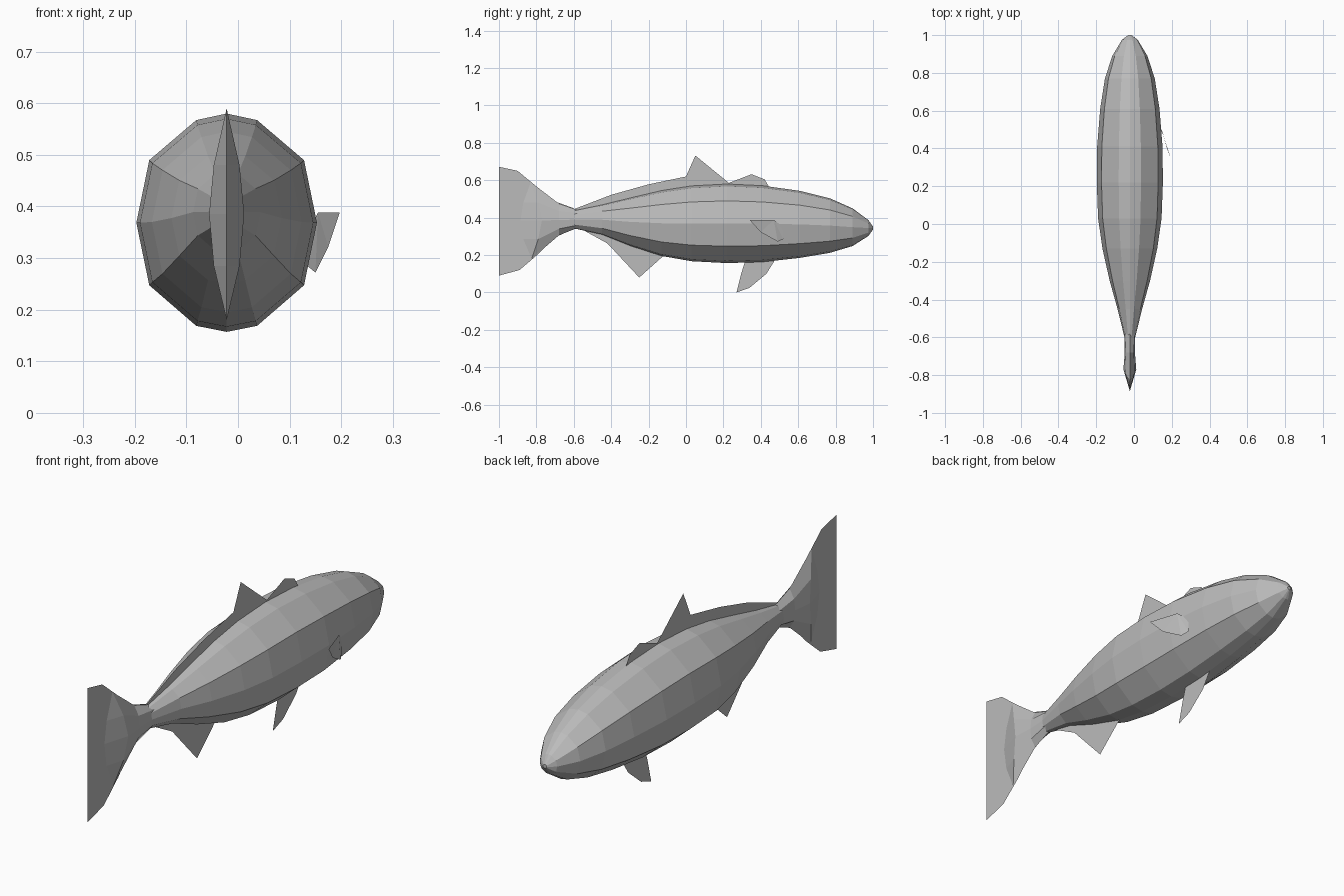
import bpy, bmesh

if "Cube" in bpy.data.objects:
    bpy.data.objects.remove(bpy.data.objects["Cube"], do_unlink=True)

CX = -0.022  # the fish's mid plane

grey = bpy.data.materials.new("plain grey")
grey.use_nodes = True
GREY = (0.5, 0.5, 0.5, 1)
grey.diffuse_color = GREY
grey.node_tree.nodes["Principled BSDF"].inputs["Base Color"].default_value = GREY


def finish(name, bm):
    """Turn a bmesh into a named, flat shaded object."""
    bmesh.ops.remove_doubles(bm, verts=bm.verts, dist=0.0005)
    mesh = bpy.data.meshes.new(name)
    bm.to_mesh(mesh)
    bm.free()
    mesh.materials.append(grey)
    obj = bpy.data.objects.new(name, mesh)
    bpy.context.collection.objects.link(obj)
    return obj


def loft(name, rings, cap_start=True, cap_end=True):
    """Skin a list of rings that all have the same number of points."""
    bm = bmesh.new()
    rows = [[bm.verts.new(p) for p in ring] for ring in rings]
    n = len(rows[0])
    for a, b in zip(rows, rows[1:]):
        for i in range(n):
            j = (i + 1) % n
            bm.faces.new((a[i], a[j], b[j], b[i]))
    if cap_start:
        bm.faces.new(rows[0])
    if cap_end:
        bm.faces.new(rows[-1])
    bmesh.ops.recalc_face_normals(bm, faces=bm.faces)
    return finish(name, bm)


def fin(name, points):
    """Flat fin from a 3D outline."""
    bm = bmesh.new()
    face = bm.faces.new([bm.verts.new(p) for p in points])
    bmesh.ops.triangulate(bm, faces=[face])
    return finish(name, bm)


def mid_fin(name, outline):
    """Flat fin standing in the mid plane, outline given as (y, z)."""
    return fin(name, [(CX, y, z) for y, z in outline])


# Body: twelve-sided sections as (y, top z, bottom z, half width)
half = [(0, 1), (0.337, 0.94), (0.857, 0.573), (1, 0),
        (0.857, -0.573), (0.337, -0.945), (0, -1)]
section = half + [(-x, z) for x, z in half[-2:0:-1]]
stations = [
    (-0.61, 0.435, 0.345, 0.026), (-0.45, 0.468, 0.31, 0.065),
    (-0.30, 0.505, 0.25, 0.107), (-0.13, 0.545, 0.195, 0.145),
    (0.03, 0.57, 0.167, 0.168), (0.22, 0.58, 0.157, 0.175),
    (0.41, 0.571, 0.163, 0.173), (0.61, 0.543, 0.185, 0.157),
    (0.77, 0.503, 0.212, 0.132), (0.89, 0.45, 0.248, 0.093),
    (0.975, 0.387, 0.302, 0.042), (1.0, 0.352, 0.336, 0.009),
]
loft("body", [[(CX + w * x, y, (t + b) / 2 + z * (t - b) / 2) for x, z in section]
              for y, t, b, w in stations])


# Tail stock: sections flare from the narrow stock into a tall lens,
# then close to an edge lying in the tail fin
def tail_ring(points):
    """Five (half width, y, z) points down one side, mirrored to a ring."""
    side = [(CX + x, y, z) for x, y, z in points]
    other = [(CX - x, y, z) for x, y, z in points[-2:0:-1]]
    return side + other


loft("tail_stock", [
    tail_ring([(0, -0.58, 0.44), (0.024, -0.58, 0.425), (0.029, -0.58, 0.39),
               (0.024, -0.58, 0.36), (0, -0.58, 0.345)]),
    tail_ring([(0, -0.68, 0.475), (0.021, -0.68, 0.435), (0.027, -0.68, 0.387),
               (0.021, -0.68, 0.34), (0, -0.68, 0.305)]),
    tail_ring([(0, -0.83, 0.59), (0.025, -0.79, 0.48), (0.034, -0.77, 0.385),
               (0.025, -0.79, 0.285), (0, -0.825, 0.18)]),
    tail_ring([(0, -0.83, 0.59), (0, -0.87, 0.48), (0, -0.885, 0.385),
               (0, -0.87, 0.285), (0, -0.825, 0.18)]),
], cap_end=False)

# Fins in the mid plane
mid_fin("tail_fin", [(-0.6, 0.45), (-0.71, 0.49), (-0.8, 0.567), (-0.9, 0.65),
                     (-1, 0.672), (-1, 0.09), (-0.89, 0.12), (-0.79, 0.205),
                     (-0.71, 0.29), (-0.6, 0.34)])
mid_fin("rear_dorsal_fin", [(-0.6, 0.445), (-0.4, 0.522), (-0.2, 0.578),
                            (0, 0.62), (0.05, 0.732), (0.23, 0.585),
                            (0.2, 0.5), (-0.2, 0.46), (-0.58, 0.40)])
mid_fin("front_dorsal_fin", [(0.22, 0.582), (0.35, 0.632), (0.42, 0.605),
                             (0.45, 0.555), (0.35, 0.5), (0.22, 0.52)])
mid_fin("anal_fin", [(-0.58, 0.35), (-0.42, 0.262), (-0.27, 0.172),
                     (-0.25, 0.08), (-0.12, 0.196), (-0.2, 0.3), (-0.5, 0.36)])
mid_fin("pelvic_fin", [(0.27, 0), (0.34, 0.025), (0.43, 0.10), (0.48, 0.18),
                       (0.32, 0.18), (0.295, 0.10)])

# Single side fin on the left flank
fin("left_pectoral_fin", [(0.197, 0.34, 0.388), (0.155, 0.47, 0.388),
                          (0.135, 0.52, 0.35), (0.134, 0.52, 0.285),
                          (0.15, 0.49, 0.272), (0.175, 0.40, 0.322)])
